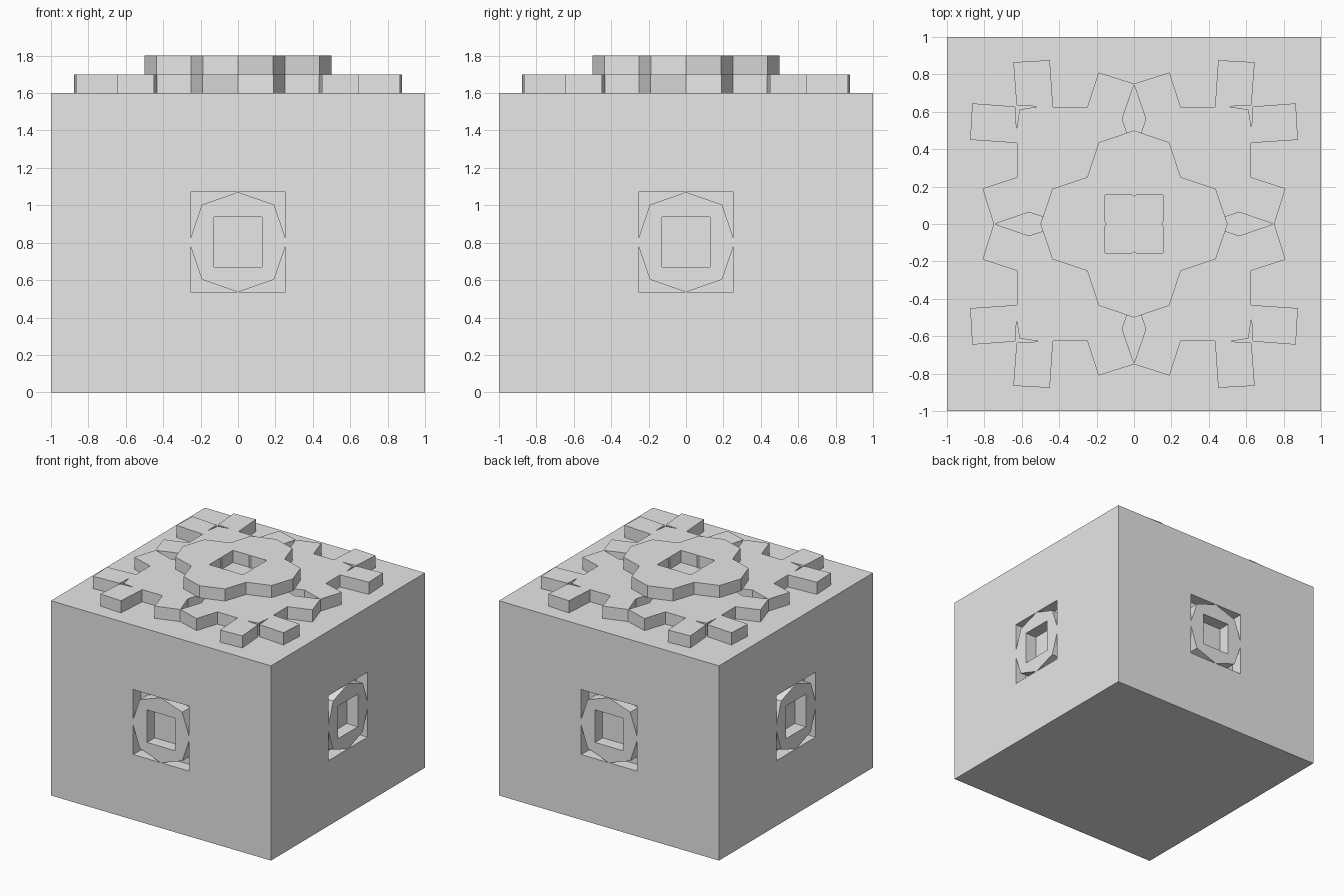
import bpy, bmesh
from math import pi
from mathutils import Matrix

default = bpy.data.objects.get("Cube")
if default:
    bpy.data.objects.remove(default)

GREY = (0.8, 0.8, 0.8, 1)
grey = bpy.data.materials.new("plain_grey")
grey.use_nodes = True
grey.diffuse_color = GREY
grey.node_tree.nodes["Principled BSDF"].inputs["Base Color"].default_value = GREY


def quarter_turns(points):
    """Repeat a quarter outline clockwise around the centre."""
    loop = []
    for _ in range(4):
        loop += points
        points = [(y, -x) for x, y in points]
    return loop


def mirrored(points):
    """Complete a quarter outline by mirroring it in both axes."""
    half = points + [(x, -y) for x, y in reversed(points)]
    return half + [(-x, -y) for x, y in half]


def prism(name, outlines, thickness, matrix):
    """Extrude an outline with holes from local z = 0 to z = thickness."""
    curve = bpy.data.curves.new(name, 'CURVE')
    curve.dimensions = '2D'
    curve.fill_mode = 'BOTH'
    curve.extrude = thickness / 2
    for outline in outlines:
        spline = curve.splines.new('POLY')
        spline.points.add(len(outline) - 1)
        for p, (x, y) in zip(spline.points, outline):
            p.co = (x, y, 0, 1)
        spline.use_cyclic_u = True
        spline.use_smooth = False
    helper = bpy.data.objects.new(name + "_outline", curve)
    bpy.context.collection.objects.link(helper)
    bpy.context.view_layer.update()
    mesh = bpy.data.meshes.new_from_object(
        helper.evaluated_get(bpy.context.evaluated_depsgraph_get()))
    bpy.data.objects.remove(helper)
    bm = bmesh.new()
    bm.from_mesh(mesh)
    bmesh.ops.remove_doubles(bm, verts=bm.verts, dist=0.0005)
    bmesh.ops.recalc_face_normals(bm, faces=bm.faces)
    bm.transform(matrix @ Matrix.Translation((0, 0, thickness / 2)))
    for f in bm.faces:
        f.smooth = False
    bm.to_mesh(mesh)
    bm.free()
    mesh.materials.clear()
    mesh.materials.append(grey)
    obj = bpy.data.objects.new(name, mesh)
    bpy.context.collection.objects.link(obj)
    return obj


def boxes(name, specs):
    """One mesh of several boxes, each given as (centre, size)."""
    bm = bmesh.new()
    for centre, size in specs:
        bmesh.ops.create_cube(bm, size=1, matrix=Matrix.Translation(centre)
                              @ Matrix.Diagonal((*size, 1)))
    mesh = bpy.data.meshes.new(name)
    bm.to_mesh(mesh)
    bm.free()
    mesh.materials.append(grey)
    obj = bpy.data.objects.new(name, mesh)
    bpy.context.collection.objects.link(obj)
    return obj


# Block with a square recess in each side
H, MID, DEPTH = 1.6, 0.803, 0.1
RW, RH = 0.506, 0.534
block = boxes("block", [((0, 0, H / 2), (2, 2, H))])
cutter = boxes("recess_cutter",
               [((s, 0, MID), (2 * DEPTH, RW, RH)) for s in (-1, 1)] +
               [((0, s, MID), (RW, 2 * DEPTH, RH)) for s in (-1, 1)])
cutter.hide_render = True
cut = block.modifiers.new("recesses", 'BOOLEAN')
cut.operation = 'DIFFERENCE'
cut.solver = 'EXACT'
cut.object = cutter
bpy.context.view_layer.objects.active = block
bpy.ops.object.modifier_apply(modifier=cut.name)
bpy.data.objects.remove(cutter)

# Eight-sided frames set flush in the recesses
frame = mirrored([(0.001, 0.267), (0.193, 0.2), (0.253, 0.025)])
frame_hole = mirrored([(0.127, 0.134)])[:4]
for i, side in enumerate(("front", "left", "back", "right")):
    place = (Matrix.Rotation(i * pi / 2, 4, 'Z')
             @ Matrix.Translation((0, DEPTH - 1, MID))
             @ Matrix.Rotation(pi / 2, 4, 'X'))
    prism(side + "_frame", [frame, frame_hole], DEPTH, place)

# Lower ornament: lobes, paired corner arms and kite holes
lower = quarter_turns([
    (0, 0.75), (0.19, 0.81), (0.25, 0.625), (0.433, 0.625), (0.45, 0.876),
    (0.645, 0.865), (0.628, 0.635), (0.505, 0.628), (0.612, 0.612),
    (0.628, 0.515), (0.635, 0.628), (0.865, 0.645), (0.876, 0.45),
    (0.625, 0.433), (0.625, 0.25), (0.81, 0.19)])
kite = [(0, 0.745), (0.063, 0.562), (0, 0.375), (-0.063, 0.562)]
kites = []
for _ in range(4):
    kites.append(kite)
    kite = [(y, -x) for x, y in kite]
prism("lower_ornament", [lower] + kites, 0.1, Matrix.Translation((0, 0, H)))

# Upper ornament: four-lobed star with a notched square hole
star = quarter_turns([(0, 0.5), (0.188, 0.437), (0.25, 0.25), (0.437, 0.188)])
star_hole = quarter_turns([(-0.01, 0.154), (0, 0.145), (0.01, 0.154), (0.154, 0.154)])
prism("upper_ornament", [star, star_hole], 0.1, Matrix.Translation((0, 0, H + 0.1)))
